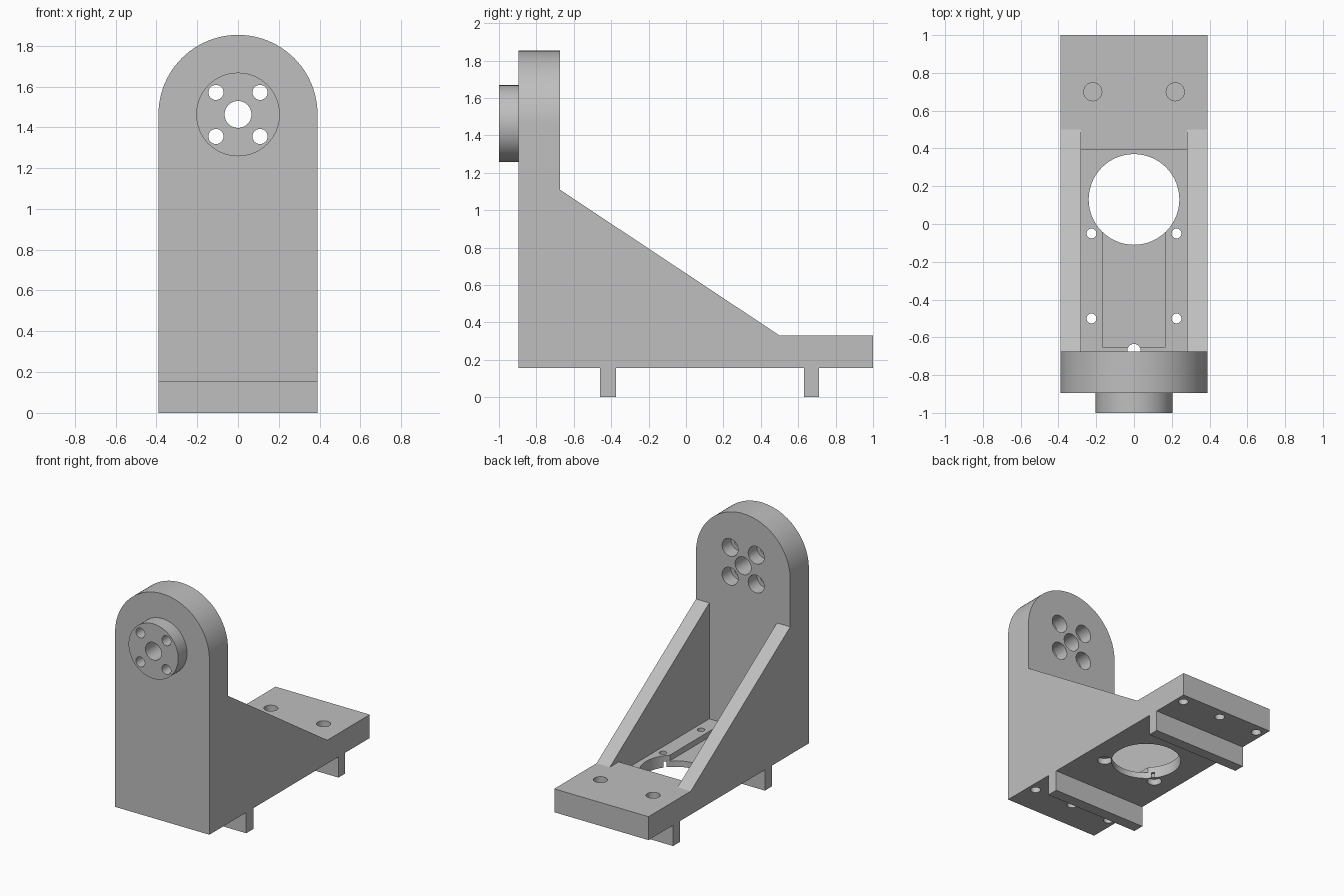
import bpy, bmesh, math
from mathutils import Matrix, Vector

cube = bpy.data.objects.get("Cube")
if cube:
    bpy.data.objects.remove(cube, do_unlink=True)

grey = bpy.data.materials.new("machined grey")
grey.use_nodes = True
COLOUR = (0.52, 0.52, 0.52, 1)
grey.diffuse_color = COLOUR
grey.node_tree.nodes["Principled BSDF"].inputs["Base Color"].default_value = COLOUR


def make(name, bm):
    bmesh.ops.recalc_face_normals(bm, faces=bm.faces)
    mesh = bpy.data.meshes.new(name)
    bm.to_mesh(mesh)
    bm.free()
    mesh.materials.append(grey)
    obj = bpy.data.objects.new(name, mesh)
    bpy.context.collection.objects.link(obj)
    return obj


def prism(name, points, offset):
    bm = bmesh.new()
    face = bm.faces.new([bm.verts.new(p) for p in points])
    new = bmesh.ops.extrude_face_region(bm, geom=[face])["geom"]
    bmesh.ops.translate(bm, vec=Vector(offset), verts=[v for v in new if isinstance(v, bmesh.types.BMVert)])
    return make(name, bm)


def box(name, x0, x1, y0, y1, z0, z1):
    return prism(name, [(x0, y0, z0), (x1, y0, z0), (x1, y1, z0), (x0, y1, z0)], (0, 0, z1 - z0))


def cylinder(name, axis, a, b, radius, start, end, segments=32):
    """Cylinder along z at (x=a, y=b), or along y at (x=a, z=b)."""
    ring = [(a + radius * math.cos(t), b + radius * math.sin(t))
            for t in (2 * math.pi * i / segments for i in range(segments))]
    if axis == "z":
        return prism(name, [(u, v, start) for u, v in ring], (0, 0, end - start))
    return prism(name, [(u, start, v) for u, v in ring], (0, end - start, 0))


def combine(target, tool, operation):
    tool.hide_render = True
    mod = target.modifiers.new(operation, "BOOLEAN")
    mod.operation, mod.solver, mod.object = operation, "EXACT", tool
    bpy.context.view_layer.objects.active = target
    bpy.ops.object.modifier_apply(modifier=mod.name)
    bpy.data.objects.remove(tool, do_unlink=True)


HALF, INNER = 0.39, 0.28
FRONT, REAR, BACK = -0.895, -0.675, 1.0
BOTTOM, TOP, HUB = 0.155, 0.33, 1.463

# Base with sloping side walls
profile = [(FRONT, BOTTOM), (BACK, BOTTOM), (BACK, TOP), (0.5, TOP), (REAR, 1.11), (FRONT, 1.11)]
bracket = prism("angle_bracket", [(-HALF, y, z) for y, z in profile], (2 * HALF, 0, 0))

# Upright plate with a rounded top
arch = [(-HALF, FRONT, 0.8), (HALF, FRONT, 0.8)]
arch += [(HALF * math.cos(math.pi * i / 48), FRONT, HUB + HALF * math.sin(math.pi * i / 48)) for i in range(49)]
combine(bracket, prism("upright_plate", arch, (0, REAR - FRONT, 0)), "UNION")
combine(bracket, cylinder("round_boss", "y", 0, HUB, 0.205, -1.0, -0.85, 64), "UNION")


def cut(tool):
    combine(bracket, tool, "DIFFERENCE")


# Space between the walls and the stepped floor pockets
cut(box("wall_gap", -INNER, INNER, REAR, 1.2, TOP, 1.3))
cut(box("floor_pocket", -INNER, INNER, REAR, 0.395, 0.243, 0.5))
cut(box("deep_pocket", -0.165, 0.165, -0.655, 0.1, 0.2, 0.4))
cut(cylinder("large_opening", "z", 0, 0.13, 0.24, 0.1, 0.4, 64))

# Floor screw holes, counterbored from below
for x in (-0.225, 0.225):
    for y in (-0.05, -0.5):
        cut(cylinder("screw_hole", "z", x, y, 0.026, 0.1, 0.4))
        cut(cylinder("screw_recess", "z", x, y, 0.05, 0.1, 0.2))
    cut(cylinder("rear_top_hole", "z", x * 0.97, 0.7, 0.048, 0.2, 0.4))

# Blind holes along both ends of the underside
for x in (-0.33, 0, 0.33):
    for y in (-0.67, 0.925):
        cut(cylinder("underside_hole", "z", x, y, 0.035, 0.1, 0.28))

# Hub bore and bolt circle, recessed at the rear
cut(cylinder("hub_bore", "y", 0, HUB, 0.066, -1.1, -0.5))
for sx in (-1, 1):
    for sz in (-1, 1):
        x, z = sx * 0.108, HUB + sz * 0.108
        cut(cylinder("bolt_hole", "y", x, z, 0.037, -1.1, -0.5))
        cut(cylinder("bolt_recess", "y", x, z, 0.066, -0.78, -0.5))

# Locating rails under the base
for y0, y1 in ((-0.46, -0.375), (0.63, 0.71)):
    combine(bracket, box("locating_rail", -HALF, HALF, y0, y1, 0, BOTTOM + 0.01), "UNION")

bracket.data.materials.clear()
bracket.data.materials.append(grey)
for poly in bracket.data.polygons:
    poly.material_index = 0
bpy.ops.object.select_all(action="DESELECT")
bracket.select_set(True)
bpy.context.view_layer.objects.active = bracket
bpy.ops.object.shade_smooth_by_angle(angle=math.radians(30))
